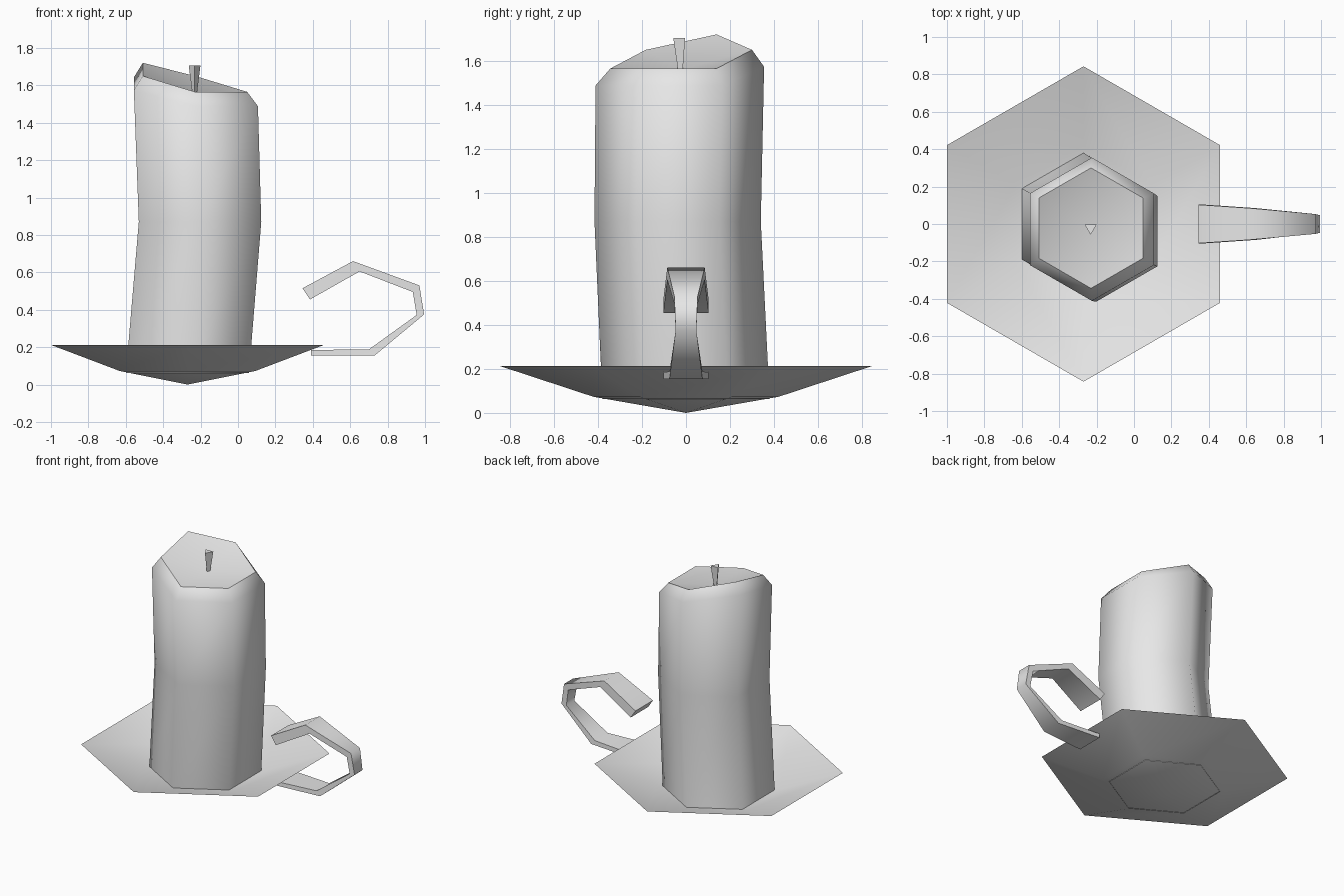
import bpy, bmesh
from math import sin, cos, radians

cube = bpy.data.objects.get("Cube")
if cube:
    bpy.data.objects.remove(cube)

COLOR = (0.8, 0.8, 0.8, 1)
grey = bpy.data.materials.new("plain grey")
grey.use_nodes = True
grey.diffuse_color = COLOR
grey.node_tree.nodes["Principled BSDF"].inputs["Base Color"].default_value = COLOR


def ring(bm, sides, cx, cy, r, z, start=90):
    """Ring of vertices; z is one height or one height per vertex."""
    heights = z if isinstance(z, (list, tuple)) else [z] * sides
    angles = [radians(start + 360 * i / sides) for i in range(sides)]
    return [bm.verts.new((cx + r * cos(a), cy + r * sin(a), h))
            for a, h in zip(angles, heights)]


def bridge(bm, a, b):
    n = len(a)
    for i in range(n):
        j = (i + 1) % n
        bm.faces.new((a[i], a[j], b[j], b[i]))


def fan(bm, loop, centre):
    tip = bm.verts.new(centre)
    return [bm.faces.new((loop[i], loop[(i + 1) % len(loop)], tip))
            for i in range(len(loop))]


def finish(bm, name, angle=None):
    """Turn the bmesh into a named object, smooth below the given angle."""
    bmesh.ops.recalc_face_normals(bm, faces=bm.faces)
    mesh = bpy.data.meshes.new(name)
    bm.to_mesh(mesh)
    bm.free()
    mesh.materials.append(grey)
    obj = bpy.data.objects.new(name, mesh)
    bpy.context.collection.objects.link(obj)
    if angle:
        bpy.ops.object.select_all(action='DESELECT')
        obj.select_set(True)
        bpy.context.view_layer.objects.active = obj
        bpy.ops.object.shade_smooth_by_angle(angle=radians(angle))
    return obj


# Dish: shallow open six-sided bowl
DISH_X = -0.27
bm = bmesh.new()
rim = ring(bm, 6, DISH_X, 0, 0.843, 0.212)
middle = ring(bm, 6, DISH_X, 0, 0.42, 0.073)
bridge(bm, middle, rim)
fan(bm, middle, (DISH_X, 0, 0))
dish = finish(bm, "dish", 80)
if dish.data.polygons[0].normal.z < 0:
    dish.data.flip_normals()

# Candle: leaning hexagonal body with a slanted, bevelled, dipped top
top_heights = [1.65, 1.72, 1.65, 1.565, 1.565, 1.565]
shoulder_heights = [h - 0.077 for h in top_heights]
bm = bmesh.new()
loops = [ring(bm, 6, DISH_X, 0, 0.38, 0.063),
         ring(bm, 6, -0.203, -0.038, 0.378, 0.87),
         ring(bm, 6, -0.225, -0.028, 0.383, shoulder_heights),
         ring(bm, 6, -0.23, -0.022, 0.322, top_heights)]
for lower, upper in zip(loops, loops[1:]):
    bridge(bm, lower, upper)
fan(bm, loops[-1], (-0.23, -0.022, 1.56))
rim_set = set(loops[-1])
finish_edges = [e for e in bm.edges if set(e.verts) <= rim_set]
for e in finish_edges:
    e.smooth = False
finish(bm, "candle", 80)

# Wick: three-sided, wider at the top
bm = bmesh.new()
low = ring(bm, 3, -0.232, -0.022, 0.014, 1.555, -90)
high = ring(bm, 3, -0.232, -0.022, 0.036, 1.705, -90)
bridge(bm, low, high)
bm.faces.new(high)
finish(bm, "wick")

# Handle: tapering strap; each row is outer x, z, inner x, z, half width
strap = [(0.39, 0.155, 0.39, 0.185, 0.103),
         (0.73, 0.155, 0.70, 0.188, 0.075),
         (0.995, 0.375, 0.955, 0.372, 0.047),
         (0.97, 0.53, 0.935, 0.495, 0.053),
         (0.615, 0.66, 0.65, 0.605, 0.085),
         (0.345, 0.515, 0.385, 0.455, 0.103)]
bm = bmesh.new()
sections = [[bm.verts.new(p) for p in
             ((ox, -w, oz), (ox, w, oz), (ix, w, iz), (ix, -w, iz))]
            for ox, oz, ix, iz, w in strap]
for a, b in zip(sections, sections[1:]):
    bridge(bm, a, b)
bm.faces.new(sections[0])
bm.faces.new(sections[-1])
finish(bm, "handle", 65)
